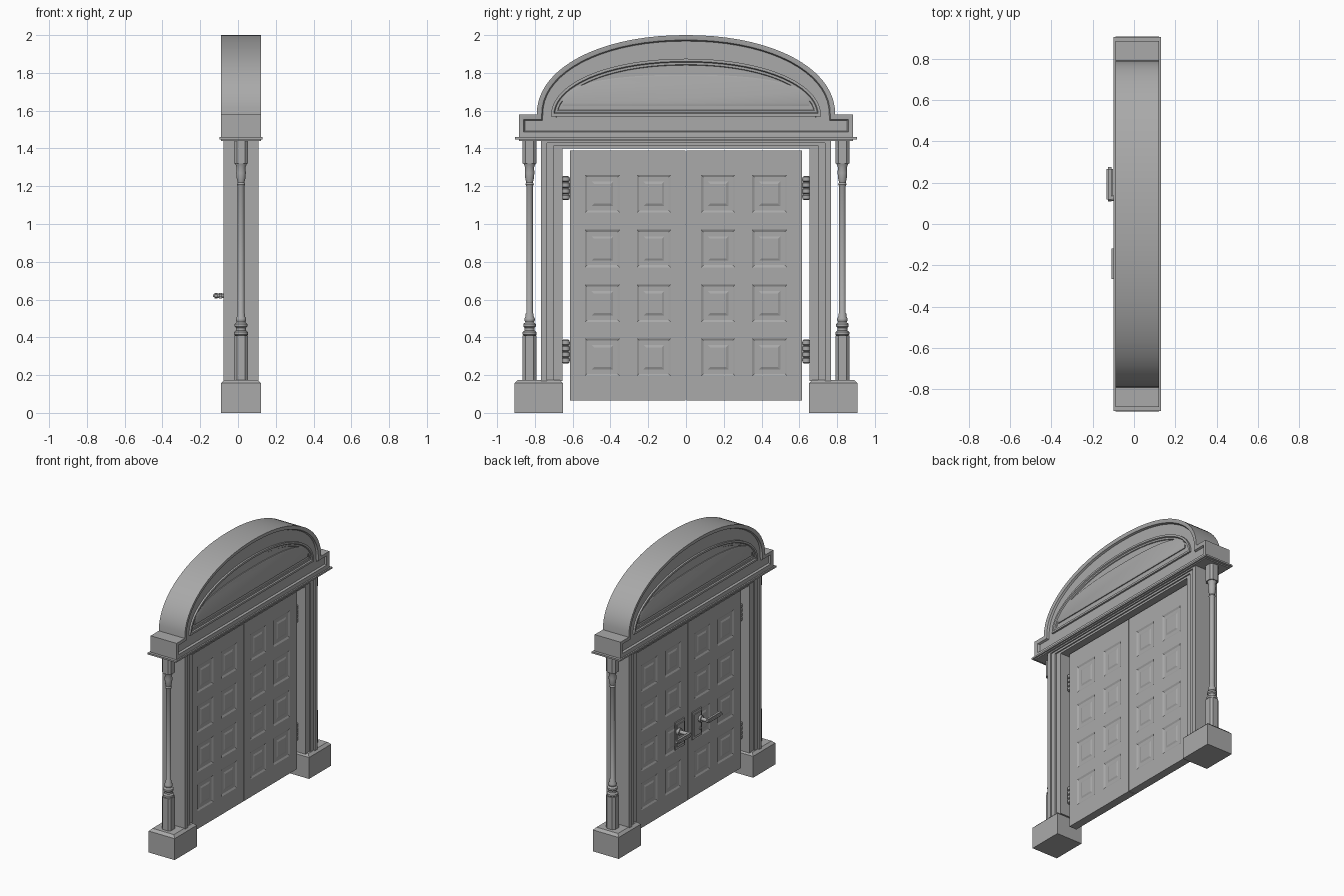
import bpy, bmesh, math
from mathutils import Matrix, Vector

if "Cube" in bpy.data.objects:
    bpy.data.objects.remove(bpy.data.objects["Cube"], do_unlink=True)

XC = 0.016  # middle plane of the wall thickness

GREY = bpy.data.materials.new("stone_grey")
GREY.use_nodes = True
GREY.diffuse_color = (0.4, 0.4, 0.4, 1)
GREY.node_tree.nodes["Principled BSDF"].inputs["Base Color"].default_value = (0.4, 0.4, 0.4, 1)


def finish(bm, name, smooth=None):
    bmesh.ops.recalc_face_normals(bm, faces=bm.faces)
    mesh = bpy.data.meshes.new(name)
    bm.to_mesh(mesh)
    bm.free()
    ob = bpy.data.objects.new(name, mesh)
    bpy.context.collection.objects.link(ob)
    mesh.materials.append(GREY)
    if smooth:
        bpy.ops.object.select_all(action="DESELECT")
        ob.select_set(True)
        bpy.context.view_layer.objects.active = ob
        bpy.ops.object.shade_smooth_by_angle(angle=math.radians(smooth))
    return ob


def add_box(bm, x, y, z):
    """Add a box from three (low, high) ranges."""
    size = [b - a for a, b in (x, y, z)]
    mid = [(a + b) / 2 for a, b in (x, y, z)]
    m = Matrix.Translation(mid) @ Matrix.Diagonal((*size, 1))
    return bmesh.ops.create_cube(bm, size=1, matrix=m)["verts"]


def around(half):
    return (XC - half, XC + half)


def add_lathe(bm, profile, x, y, sides):
    """Stack rings of (radius, z) into a closed turned solid."""
    rings = []
    for r, z in profile:
        turn = [2 * math.pi * (i + 0.5) / sides for i in range(sides)]
        rings.append([bm.verts.new((x + r * math.cos(t), y + r * math.sin(t), z)) for t in turn])
    for lo, hi in zip(rings, rings[1:]):
        for i in range(sides):
            j = (i + 1) % sides
            bm.faces.new((lo[i], lo[j], hi[j], hi[i]))
    bm.faces.new(rings[0][::-1])
    bm.faces.new(rings[-1])


def arch(half, base, height, power=2.1, steps=36):
    """Points of a squarish half ellipse, from +y over the top to -y."""
    pts = []
    for i in range(steps + 1):
        c, s = math.cos(math.pi * i / steps), math.sin(math.pi * i / steps)
        pts.append((math.copysign(abs(c) ** (2 / power), c) * half,
                    base + abs(s) ** (2 / power) * height))
    return pts


def moulded_slab(name, outline, half, insets):
    """Extrude a y-z outline through the wall and step both faces inwards."""
    bm = bmesh.new()
    face = bm.faces.new([bm.verts.new((XC - half, y, z)) for y, z in outline])
    ext = bmesh.ops.extrude_face_region(bm, geom=[face])["geom"]
    bmesh.ops.translate(bm, vec=(2 * half, 0, 0), verts=[v for v in ext if isinstance(v, bmesh.types.BMVert)])
    bmesh.ops.recalc_face_normals(bm, faces=bm.faces)
    caps = [f for f in bm.faces if abs(f.normal.x) > 0.9]
    for thickness, depth in insets:
        for f in caps:
            bmesh.ops.inset_region(bm, faces=[f], thickness=thickness, depth=depth, use_even_offset=True)
    return finish(bm, name, 30)


# Pediment: stepped outline with an arched crown, a raised arch and a panel
crown = arch(0.79, 1.58, 0.42)
outline = [(0.885, 1.46), (0.885, 1.58)] + crown + [(-0.885, 1.58), (-0.885, 1.46)]
moulded_slab("pediment", outline, 0.105, [(0.006, 0), (0.02, -0.004), (0.006, -0.014)])
moulded_slab("pediment_arch", arch(0.715, 1.57, 0.305), 0.1, [(0.014, 0), (0.005, -0.008), (0.012, 0), (0.004, -0.006)])
moulded_slab("pediment_panel", [(0.655, 1.625)] + arch(0.655, 1.64, 0.15, 2.4) + [(-0.655, 1.625)], 0.094, [(0.008, 0.003)])

# Cornice ledge below the pediment
bm = bmesh.new()
add_box(bm, around(0.115), (-0.905, 0.905), (1.448, 1.46))
add_box(bm, around(0.105), (-0.885, 0.885), (1.44, 1.448))
finish(bm, "cornice")

# Door frame: nested bands stepping back towards the opening
bm = bmesh.new()
bands = [(0.735, 0.768, 1.43, 1.445, 0.0925), (0.7, 0.735, 1.415, 1.43, 0.083), (0.655, 0.7, 1.4, 1.415, 0.073)]
for inner, outer, low, high, half in bands:
    for s in (-1, 1):
        add_box(bm, around(half), sorted((s * inner, s * outer)), (0.17, high))
    add_box(bm, around(half), (-inner, inner), (low, high))
finish(bm, "door_frame")

# Plinths and columns on both sides
turning = [(0.032, 0.41), (0.038, 0.415), (0.038, 0.428), (0.027, 0.436), (0.027, 0.45), (0.034, 0.457),
           (0.034, 0.47), (0.023, 0.48), (0.028, 0.49), (0.028, 0.5), (0.021, 0.512), (0.021, 0.525),
           (0.018, 0.53), (0.018, 1.2), (0.023, 1.21), (0.018, 1.22), (0.023, 1.24), (0.026, 1.27),
           (0.024, 1.3), (0.032, 1.32)]
for side, s in (("left", 1), ("right", -1)):
    bm = bmesh.new()
    add_box(bm, around(0.105), sorted((s * 0.65, s * 0.907)), (0, 0.175))
    top = [e for e in bm.edges if all(v.co.z > 0.1 for v in e.verts)]
    bmesh.ops.bevel(bm, geom=top, offset=0.018, segments=1, affect="EDGES")
    finish(bm, side + "_plinth")

    bm = bmesh.new()
    for low, high in ((0.17, 0.41), (1.32, 1.445)):
        verts = add_box(bm, around(0.037), (s * 0.828 - 0.037, s * 0.828 + 0.037), (low, high))
        posts = {e for v in verts for e in v.link_edges if abs(e.verts[0].co.z - e.verts[1].co.z) > 0.05}
        bmesh.ops.bevel(bm, geom=list(posts), offset=0.016, segments=1, affect="EDGES")
    add_lathe(bm, turning, XC, s * 0.828, 16)
    finish(bm, side + "_column", 35)

# Door leaves with inset square panels on both faces
columns = [(0.08, 0.26), (0.35, 0.535)]
rows = [(z - 0.1, z + 0.1) for z in (0.295, 0.58, 0.87, 1.16)]
for side, s in (("left", 1), ("right", -1)):
    bm = bmesh.new()
    add_box(bm, around(0.03), sorted((s * 0.002, s * 0.615)), (0.065, 1.39))
    cuts = [(Vector((0, s * y, 0)), (0, 1, 0)) for c in columns for y in c]
    cuts += [(Vector((0, 0, z)), (0, 0, 1)) for r in rows for z in r]
    for point, normal in cuts:
        bmesh.ops.bisect_plane(bm, geom=bm.verts[:] + bm.edges[:] + bm.faces[:], plane_co=point, plane_no=normal)
    bmesh.ops.recalc_face_normals(bm, faces=bm.faces)
    panels = []
    for f in bm.faces:
        c = f.calc_center_median()
        if abs(f.normal.x) > 0.9 and any(a < s * c.y < b for a, b in columns) and any(a < c.z < b for a, b in rows):
            panels.append(f)
    for thickness, depth in ((0.012, -0.006), (0.024, 0), (0.012, 0.005)):
        bmesh.ops.inset_individual(bm, faces=panels, thickness=thickness, depth=depth, use_even_offset=True)
    finish(bm, side + "_door")

# Hinges: stacked rounded knuckles with small leaves
for side, s in (("left", 1), ("right", -1)):
    bm = bmesh.new()
    for mid in (0.325, 1.19):
        profile = []
        for k in range(4):
            z = mid - 0.064 + k * 0.032
            profile += [(0.012, z), (0.022, z + 0.006), (0.022, z + 0.026), (0.012, z + 0.032)]
        add_lathe(bm, profile, XC, s * 0.637, 12)
        add_box(bm, around(0.004), sorted((s * 0.612, s * 0.66)), (mid - 0.05, mid + 0.05))
    finish(bm, side + "_hinges", 35)

# Handles: back plate, keyhole boss, spindle and lever on the -x face
face_x = XC - 0.03
for side, s, tip in (("left", 1, -0.133), ("right", -1, -0.108)):
    bm = bmesh.new()
    add_box(bm, (face_x - 0.008, face_x), sorted((s * 0.045, s * 0.155)), (0.49, 0.69))
    add_box(bm, (face_x - 0.014, face_x), sorted((s * 0.06, s * 0.14)), (0.51, 0.67))
    for z, r, reach in ((0.62, 0.024, 0.03), (0.62, 0.013, face_x - tip - 0.008), (0.55, 0.012, 0.02)):
        m = Matrix.Translation((face_x - reach / 2, s * 0.125, z)) @ Matrix.Rotation(math.pi / 2, 4, "Y")
        bmesh.ops.create_cone(bm, cap_ends=True, segments=12, radius1=r, radius2=r, depth=reach, matrix=m)
    lever = add_box(bm, (tip, tip + 0.032), sorted((s * 0.11, s * 0.275)), (0.605, 0.635))
    edges = list({e for v in lever for e in v.link_edges})
    bmesh.ops.bevel(bm, geom=edges, offset=0.008, segments=2, affect="EDGES")
    finish(bm, side + "_handle", 35)
